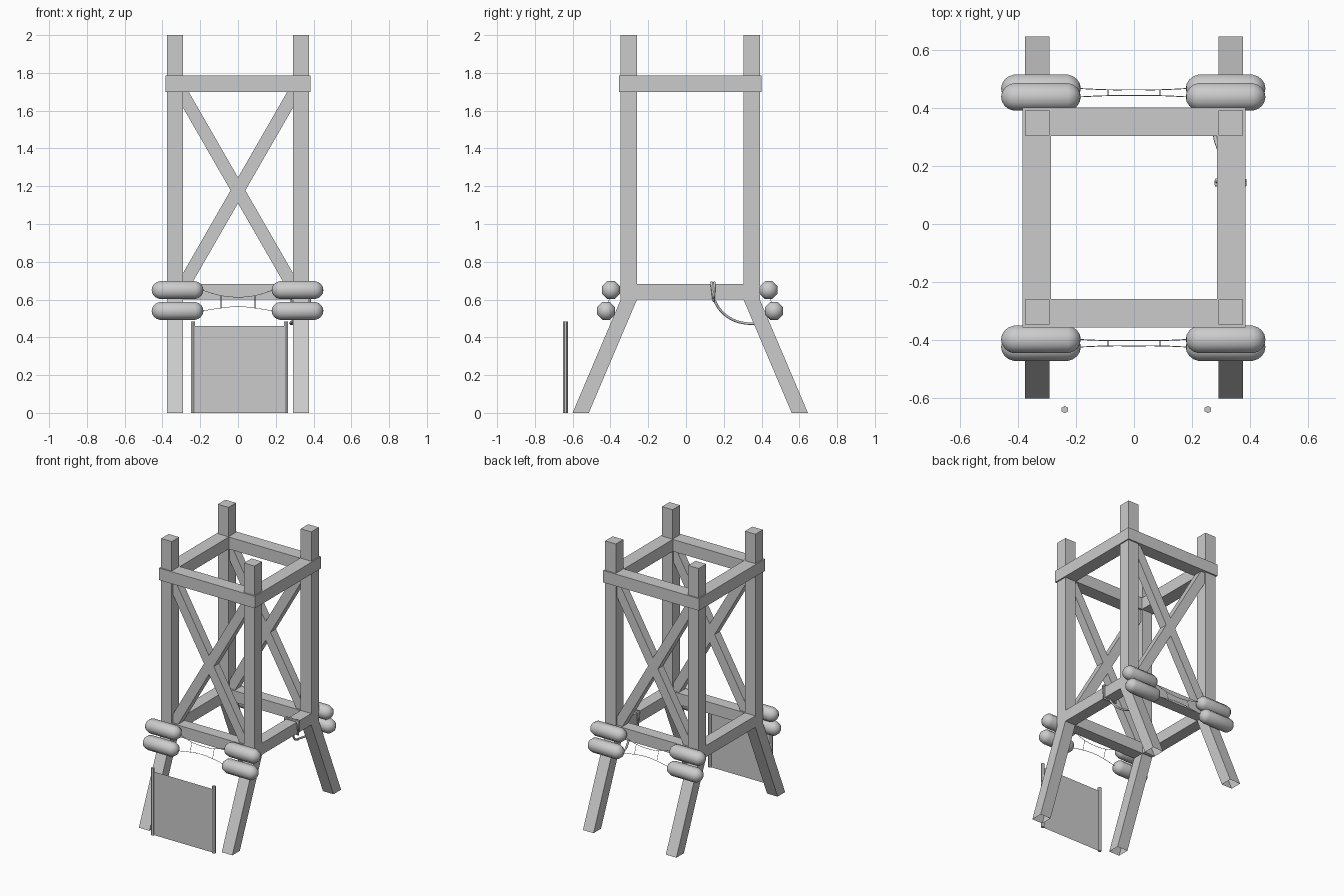
import bpy, bmesh, math
from mathutils import Matrix, Vector

if "Cube" in bpy.data.objects:
    bpy.data.objects.remove(bpy.data.objects["Cube"])


def finish(name, bm, smooth=False):
    bmesh.ops.recalc_face_normals(bm, faces=bm.faces[:])
    me = bpy.data.meshes.new(name)
    bm.to_mesh(me)
    bm.free()
    ob = bpy.data.objects.new(name, me)
    bpy.context.collection.objects.link(ob)
    if smooth:
        for p in me.polygons:
            p.use_smooth = True
    return ob


def box(name, lo, hi):
    bm = bmesh.new()
    lo, hi = Vector(lo), Vector(hi)
    m = Matrix.Translation((lo + hi) / 2) @ Matrix.Diagonal((*(hi - lo), 1))
    bmesh.ops.create_cube(bm, size=1, matrix=m)
    return finish(name, bm)


def rope(name, pts, radius, cyclic=False, smooth=True):
    cu = bpy.data.curves.new(name, 'CURVE')
    cu.dimensions = '3D'
    cu.bevel_depth = radius
    cu.bevel_resolution = 1
    cu.resolution_u = 4
    cu.use_fill_caps = True
    if smooth:
        sp = cu.splines.new('BEZIER')
        sp.bezier_points.add(len(pts) - 1)
        for b, p in zip(sp.bezier_points, pts):
            b.co = p
            b.handle_left_type = b.handle_right_type = 'AUTO'
    else:
        sp = cu.splines.new('POLY')
        sp.points.add(len(pts) - 1)
        for b, p in zip(sp.points, pts):
            b.co = (*p, 1)
    sp.use_cyclic_u = cyclic
    ob = bpy.data.objects.new(name, cu)
    bpy.context.collection.objects.link(ob)


YC = 0.0225                        # tower centre in y
XI, XO = 0.29, 0.375               # inner and outer faces of the posts
YI, YO = 0.282, 0.368              # same, measured from YC

# Four posts with splayed, open-ended legs
for sx in (-1, 1):
    for sy in (-1, 1):
        bm = bmesh.new()
        rings = []
        for z, off in ((0, 0.255), (0.6, 0), (2.0, 0)):
            rings.append([bm.verts.new((sx * x, YC + sy * (y + off), z))
                          for x, y in ((XI, YI), (XO, YI), (XO, YO), (XI, YO))])
        for a, b in zip(rings, rings[1:]):
            for i in range(4):
                j = (i + 1) % 4
                bm.faces.new((a[i], a[j], b[j], b[i]))
        bm.faces.new(rings[-1])
        finish("post_and_leg", bm)

# Upper collar beams and lower beams
for s in (-1, 1):
    ya, yb = sorted((YC + s * 0.280, YC + s * 0.378))
    box("upper_cross_beam", (-0.384, ya, 1.70), (0.384, yb, 1.787))
    xa, xb = sorted((s * 0.286, s * 0.384))
    box("upper_side_beam", (xa, YC - 0.28, 1.70), (xb, YC + 0.28, 1.787))
    ya, yb = sorted((YC + s * YI, YC + s * YO))
    box("lower_cross_beam", (-XI, ya, 0.6), (XI, yb, 0.683))
    xa, xb = sorted((s * XI, s * XO))
    box("lower_side_beam", (xa, YC - YI, 0.6), (xb, YC + YI, 0.683))

# Crossed braces on front and back
for sy in (-1, 1):
    for s in (-1, 1):
        bm = bmesh.new()
        m = (Matrix.Translation((0, YC + sy * 0.325, 1.178))
             @ Matrix.Rotation(s * math.radians(60.1), 4, 'Y')
             @ Matrix.Diagonal((1.28, 0.062, 0.068, 1)))
        bmesh.ops.create_cube(bm, size=1, matrix=m)
        finish("diagonal_brace", bm)

# Eight-sided rounded floats, two stacked at each corner
for y, z in ((-0.397, 0.65), (-0.423, 0.54), (0.437, 0.65), (0.466, 0.54)):
    for x in (-0.32, 0.315):
        bm = bmesh.new()
        r = 0.052
        bmesh.ops.create_uvsphere(bm, u_segments=8, v_segments=9, radius=r)
        for v in bm.verts:
            v.co.z += math.copysign(0.085, v.co.z)
        bm.transform(Matrix.Translation((x, y, z))
                     @ Matrix.Rotation(math.pi / 2, 4, 'Y')
                     @ Matrix.Rotation(math.pi / 8, 4, 'Z'))
        finish("float", bm, True)

# Thin lashings between the floats
for yu, yl in ((-0.397, -0.423), (0.437, 0.466)):
    ym = (yu + yl) / 2
    for y, z, zm, k in ((yu, 0.65, 0.613, 1), (yl, 0.54, 0.563, -1)):
        yq = ym + (y - ym) * 0.7
        rope("float_lashing", [(-0.19, y, z), (-0.09, yq, zm + k * 0.008),
                               (0, yq, zm), (0.09, yq, zm + k * 0.008),
                               (0.185, y, z)], 0.0015)
    for x in (-0.09, 0.09):
        rope("lashing_tie", [(x, yu * 0.85 + yl * 0.15, 0.62),
                             (x, yl * 0.85 + yu * 0.15, 0.556)], 0.0015, smooth=False)

# Rope wrapped round the right lower beam, its tail hanging to the back leg
for y, d in ((0.135, 0.012), (0.15, -0.004)):
    rope("rope_loop", [(0.282, y, 0.691), (0.382, y, 0.691),
                       (0.382, y + d, 0.592), (0.282, y + d, 0.592)],
         0.007, True, False)
rope("rope_tail", [(0.335, 0.15, 0.595), (0.318, 0.185, 0.54), (0.295, 0.25, 0.492),
                   (0.278, 0.31, 0.475), (0.29, 0.37, 0.472)], 0.007)

# Standing sheet between two six-sided poles
bm = bmesh.new()
bm.faces.new([bm.verts.new(p) for p in ((-0.237, -0.638, 0), (0.255, -0.638, 0),
                                        (0.255, -0.638, 0.46), (-0.237, -0.638, 0.46))])
finish("sheet", bm)
for x in (-0.238, 0.254):
    bm = bmesh.new()
    bmesh.ops.create_cone(bm, cap_ends=True, segments=6, radius1=0.0125, radius2=0.0125,
                          depth=0.485, matrix=Matrix.Translation((x, -0.638, 0.2425)))
    finish("sheet_pole", bm)
